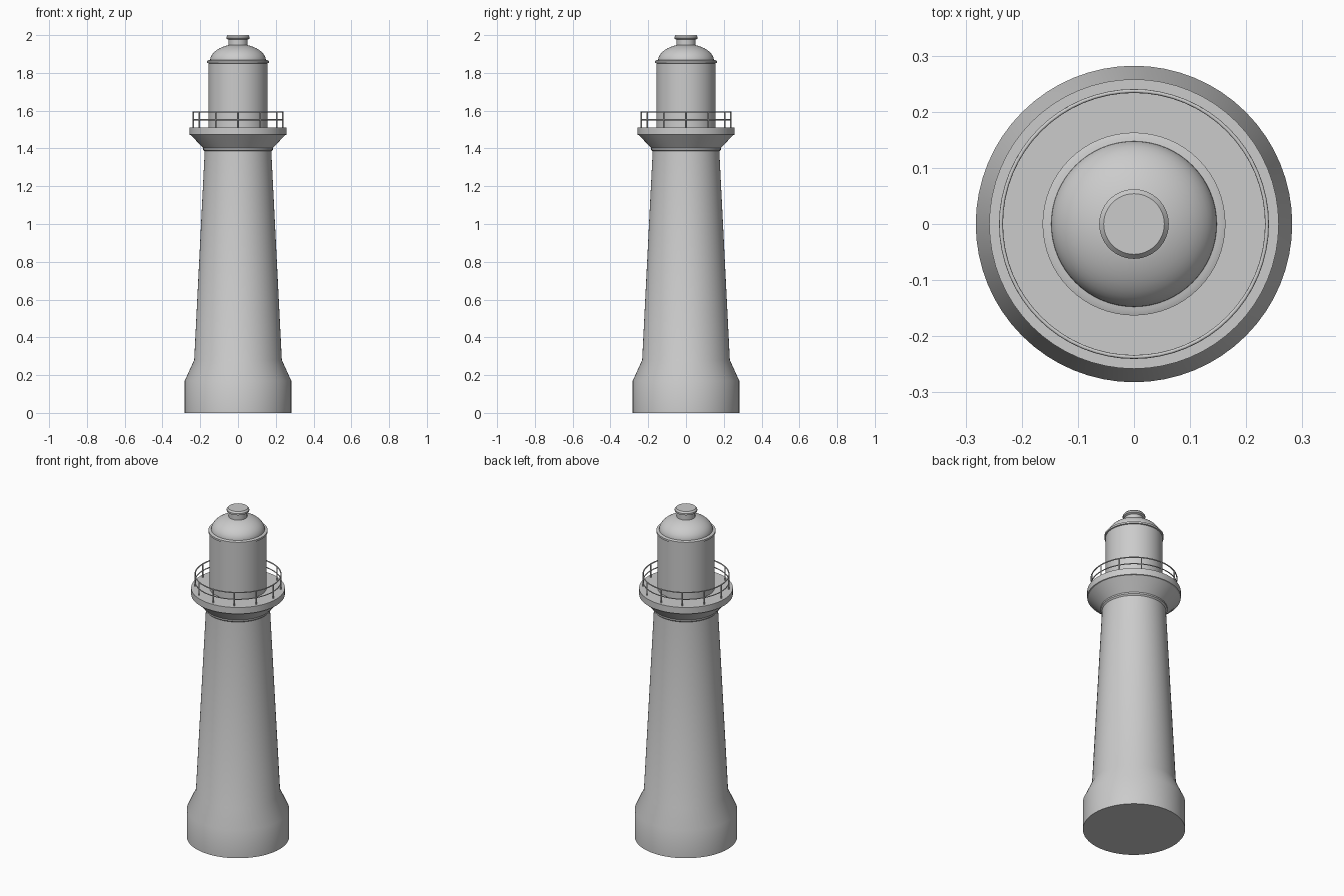
import bpy, bmesh
from math import pi, sin, cos, radians

if "Cube" in bpy.data.objects:
    bpy.data.objects.remove(bpy.data.objects["Cube"])

SEG = 64


def finish(name, bm, angle=30):
    bmesh.ops.recalc_face_normals(bm, faces=bm.faces)
    me = bpy.data.meshes.new(name)
    bm.to_mesh(me)
    bm.free()
    ob = bpy.data.objects.new(name, me)
    bpy.context.collection.objects.link(ob)
    bpy.ops.object.select_all(action='DESELECT')
    ob.select_set(True)
    bpy.context.view_layer.objects.active = ob
    bpy.ops.object.shade_smooth_by_angle(angle=radians(angle))
    return ob


def lathe(name, profile, angle=30, closed=False):
    """Revolve (radius, z) points about z; open profiles get flat end caps."""
    bm = bmesh.new()
    rings = [[bm.verts.new((r * cos(2 * pi * i / SEG), r * sin(2 * pi * i / SEG), z))
              for i in range(SEG)] for r, z in profile]
    pairs = list(zip(rings, rings[1:]))
    if closed:
        pairs.append((rings[-1], rings[0]))
    else:
        bm.faces.new(rings[0])
        bm.faces.new(rings[-1])
    for a, b in pairs:
        for i in range(SEG):
            j = (i + 1) % SEG
            bm.faces.new((a[i], a[j], b[j], b[i]))
    return finish(name, bm, angle)


def rail(name, radius, z, t):
    lathe(name, [(radius + t * cos(k * pi / 4), z + t * sin(k * pi / 4))
                 for k in range(8)], 60, True)


# Tower: plinth, sloped shoulder and tapering shaft
lathe("tower", [(0.282, 0), (0.282, 0.17), (0.232, 0.28), (0.176, 1.392)])

# Gallery: collar, flared support and deck
lathe("gallery", [(0.176, 1.385), (0.184, 1.393), (0.184, 1.402), (0.25, 1.471),
                  (0.258, 1.473), (0.258, 1.512)])

# Lantern room with eave rim
lathe("lantern_room", [(0.157, 1.51), (0.157, 1.853)])
lathe("eave_rim", [(0.157, 1.851), (0.163, 1.853), (0.163, 1.864), (0.153, 1.868)])

# Dome
dome = [(0.148 * cos(a), 1.864 + 0.088 * sin(a))
        for a in [radians(70) * k / 10 for k in range(11)]]
lathe("dome_roof", dome, 40)

# Ventilator on top
lathe("ventilator", [(0.051, 1.93), (0.051, 1.976), (0.062, 1.981),
                     (0.062, 1.991), (0.054, 2.0)])

# Railing: two hoops and twelve posts
rail("top_rail", 0.237, 1.593, 0.0035)
rail("middle_rail", 0.237, 1.552, 0.003)
bm = bmesh.new()
for k in range(12):
    a = k * pi / 6
    ret = bmesh.ops.create_cone(bm, cap_ends=True, segments=8, radius1=0.004,
                                radius2=0.004, depth=0.085)
    bmesh.ops.translate(bm, verts=ret["verts"],
                        vec=(0.237 * cos(a), 0.237 * sin(a), 1.5525))
finish("railing_posts", bm, 60)
